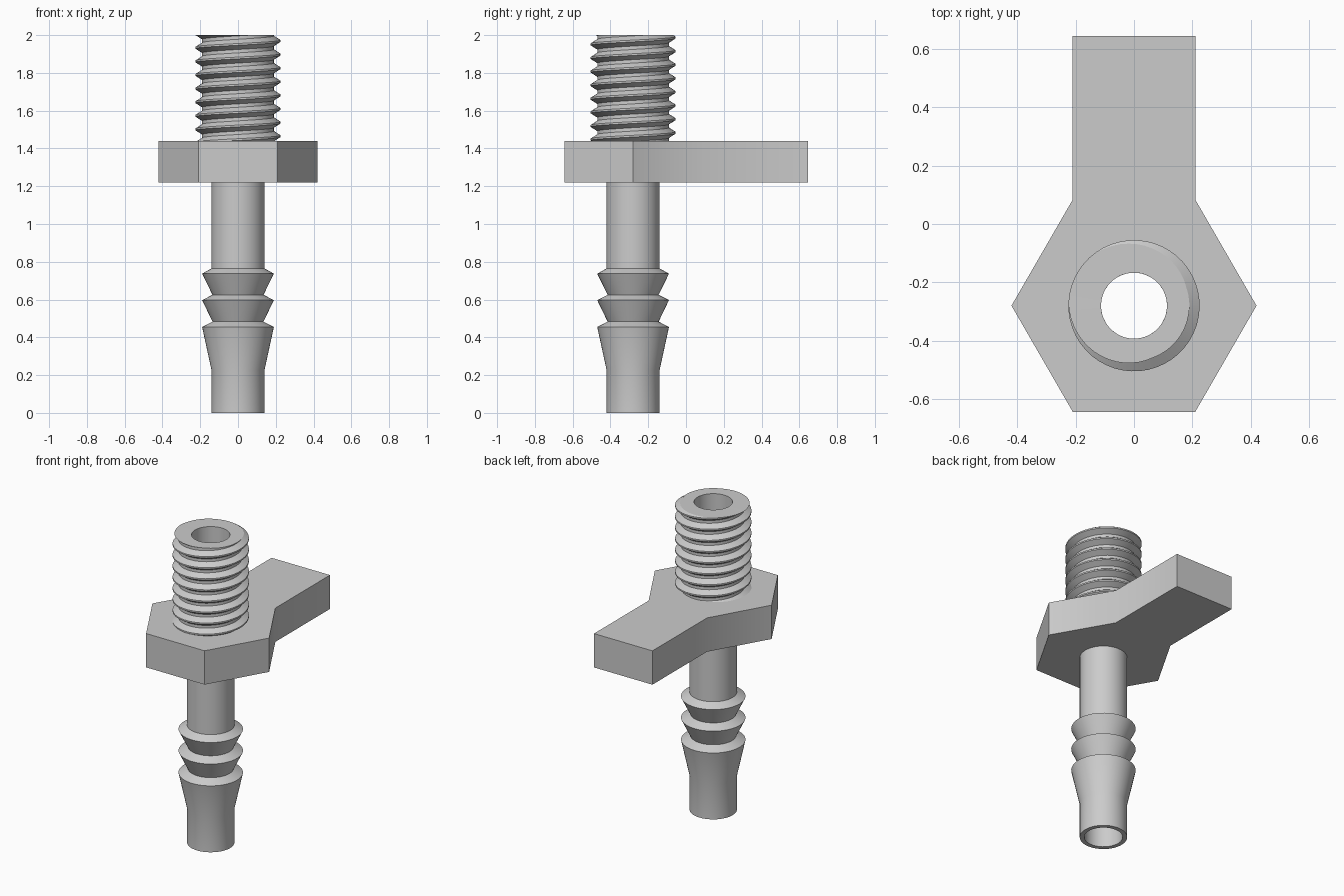
import bpy, bmesh, math
from mathutils import Vector

if "Cube" in bpy.data.objects:
    bpy.data.objects.remove(bpy.data.objects["Cube"])

AXIS_Y = -0.28          # the fitting's centre line
BORE = 0.113
PLATE_BOTTOM, PLATE_TOP, TOP = 1.22, 1.44, 2.0
SEGMENTS = 48

grey = bpy.data.materials.new("plain grey")
grey.use_nodes = True
colour = (0.6, 0.6, 0.6, 1)
grey.diffuse_color = colour
grey.node_tree.nodes["Principled BSDF"].inputs["Base Color"].default_value = colour


def finish(bm, name, angle=30):
    """Turn a bmesh into a grey object standing on the centre line."""
    bmesh.ops.remove_doubles(bm, verts=bm.verts, dist=0.0002)
    bmesh.ops.recalc_face_normals(bm, faces=bm.faces)
    mesh = bpy.data.meshes.new(name)
    bm.to_mesh(mesh)
    bm.free()
    mesh.materials.append(grey)
    obj = bpy.data.objects.new(name, mesh)
    obj.location.y = AXIS_Y
    bpy.context.collection.objects.link(obj)
    bpy.ops.object.select_all(action='DESELECT')
    obj.select_set(True)
    bpy.context.view_layer.objects.active = obj
    bpy.ops.object.shade_smooth_by_angle(angle=math.radians(angle))
    return obj


def polar(r, a, z):
    return Vector((r * math.cos(a), r * math.sin(a), z))


# Hollow stem with three hose barbs, turned from one profile
profile = [(BORE, PLATE_BOTTOM), (BORE, 0), (0.14, 0), (0.14, 0.225)]
for crest in (0.455, 0.597, 0.737):
    profile += [(0.19, crest), (0.135, crest + 0.028)]
profile[-1] = (0.14, 0.765)
profile.append((0.14, PLATE_BOTTOM))

bm = bmesh.new()
verts = [bm.verts.new((r, 0, z)) for r, z in profile]
edges = [bm.edges.new(pair) for pair in zip(verts, verts[1:])]
bmesh.ops.spin(bm, geom=verts + edges, cent=(0, 0, 0), axis=(0, 0, 1),
               angle=math.tau, steps=SEGMENTS)
finish(bm, "barbed_stem", 20)

# Hexagonal plate with a straight grip tab at the back, pierced by the bore
hexagon = [polar(0.42, math.radians(a), PLATE_BOTTOM) for a in range(120, 421, 60)]
tab = [Vector((x, 0.645 - AXIS_Y, PLATE_BOTTOM)) for x in (0.21, -0.21)]
hole = [polar(BORE, math.tau * i / SEGMENTS, PLATE_BOTTOM) for i in range(SEGMENTS)]

bm = bmesh.new()
edges = []
for loop in (hexagon + tab, hole):
    verts = [bm.verts.new(p) for p in loop]
    edges += [bm.edges.new((v, verts[i - 1])) for i, v in enumerate(verts)]
bmesh.ops.triangle_fill(bm, edges=edges, use_beauty=True, normal=(0, 0, 1))
grown = bmesh.ops.extrude_face_region(bm, geom=bm.faces[:], use_keep_orig=True)
bmesh.ops.translate(bm, vec=(0, 0, PLATE_TOP - PLATE_BOTTOM),
                    verts=[v for v in grown["geom"] if isinstance(v, bmesh.types.BMVert)])
finish(bm, "hex_plate_with_tab")

# Right-handed screw thread: sweep one tooth up a helix, then trim flat
PITCH, CREST, ROOT = 0.072, 0.225, 0.19
tooth = [(ROOT, 0), (ROOT, 0.25), (CREST, 0.56), (CREST, 0.69), (ROOT, 1)]
phase = math.radians(155)
turns = 11

bm = bmesh.new()
previous = None
for i in range(turns * SEGMENTS + 1):
    t = i / SEGMENTS
    row = [bm.verts.new(polar(r, phase + math.tau * t,
                              TOP + PITCH * (t - turns + 1 + h - 0.625)))
           for r, h in tooth]
    if previous:
        for k in range(len(tooth) - 1):
            bm.faces.new((previous[k], row[k], row[k + 1], previous[k + 1]))
    previous = row
bmesh.ops.remove_doubles(bm, verts=bm.verts, dist=0.0002)
for height, up in ((TOP, 1), (PLATE_TOP, -1)):
    bmesh.ops.bisect_plane(bm, geom=bm.verts[:] + bm.edges[:] + bm.faces[:],
                           plane_co=(0, 0, height), plane_no=(0, 0, up),
                           clear_outer=True)

# Flat end face, then the bore wall below it
rim = [e for e in bm.edges if all(abs(v.co.z - TOP) < 1e-4 for v in e.verts)]
for drop in (0, TOP - PLATE_TOP):
    new = bmesh.ops.extrude_edge_only(bm, edges=rim)["geom"]
    rim = [g for g in new if isinstance(g, bmesh.types.BMEdge)
           and all(v in new for v in g.verts)]
    for v in (g for g in new if isinstance(g, bmesh.types.BMVert)):
        v.co = polar(BORE, math.atan2(v.co.y, v.co.x), TOP - drop)
finish(bm, "threaded_tube", 25)
